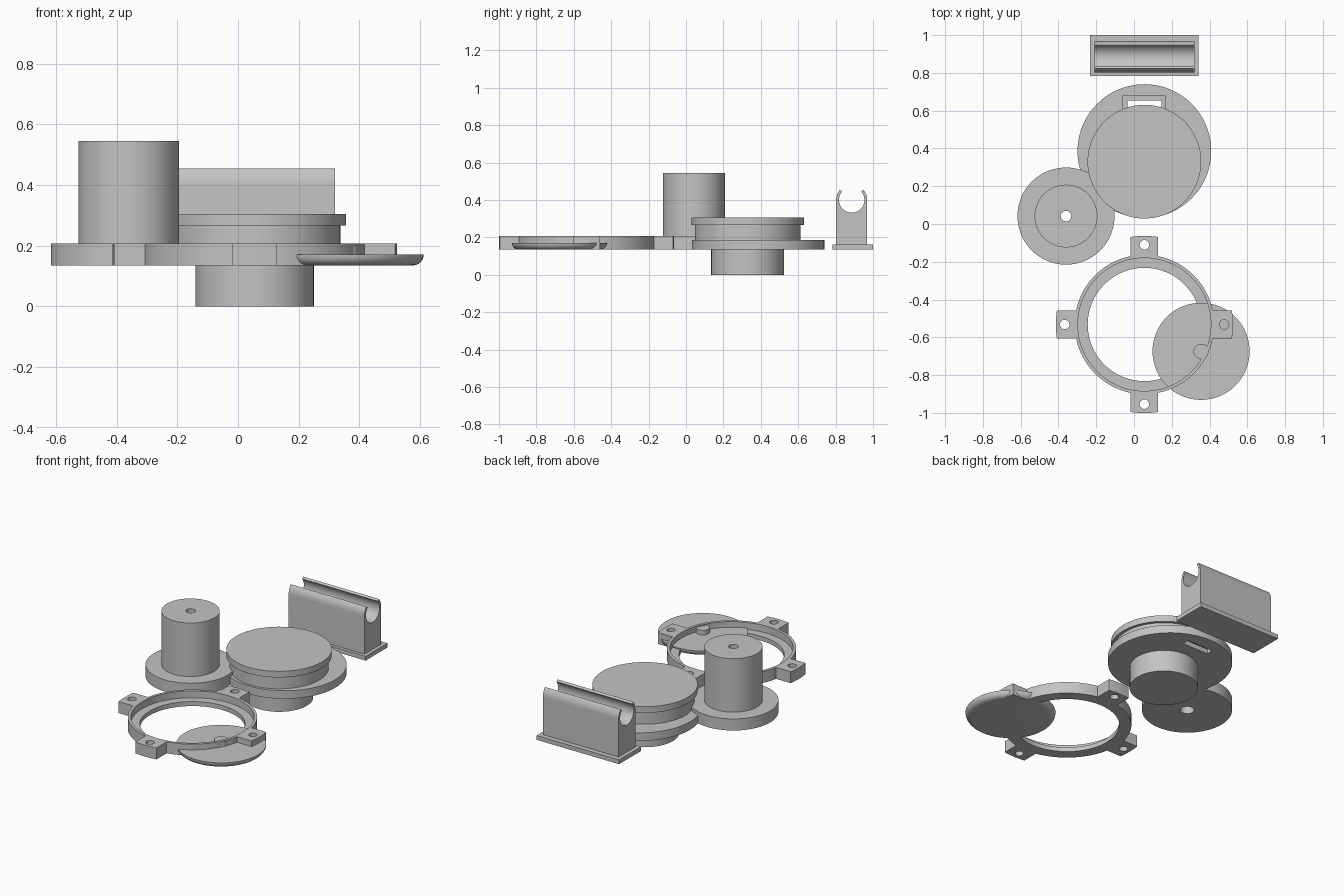
import bpy, bmesh, math
from math import sin, cos, pi, radians

if "Cube" in bpy.data.objects:
    bpy.data.objects.remove(bpy.data.objects["Cube"])

GREY = (0.55, 0.55, 0.55, 1)
mat = bpy.data.materials.new("plain grey")
mat.use_nodes = True
mat.diffuse_color = GREY
mat.node_tree.nodes["Principled BSDF"].inputs["Base Color"].default_value = GREY


def finish(name, bm, loc=(0, 0, 0)):
    bmesh.ops.recalc_face_normals(bm, faces=bm.faces)
    me = bpy.data.meshes.new(name)
    bm.to_mesh(me)
    bm.free()
    me.materials.append(mat)
    ob = bpy.data.objects.new(name, me)
    ob.location = loc
    bpy.context.collection.objects.link(ob)
    return ob


def lathe(name, profile, loc, closed=False, seg=96):
    """Spin (radius, height) points; a closed profile makes a ring."""
    bm = bmesh.new()
    vs = [bm.verts.new((r, 0, z)) for r, z in profile]
    es = [bm.edges.new(p) for p in zip(vs, vs[1:])]
    if closed:
        es.append(bm.edges.new((vs[-1], vs[0])))
    bmesh.ops.spin(bm, geom=vs + es, cent=(0, 0, 0), axis=(0, 0, 1),
                   angle=2 * pi, steps=seg, use_duplicate=False)
    bmesh.ops.remove_doubles(bm, verts=bm.verts, dist=1e-5)
    return finish(name, bm, loc)


def prism(name, points, vec, loc=(0, 0, 0)):
    bm = bmesh.new()
    face = bm.faces.new([bm.verts.new(p) for p in points])
    new = bmesh.ops.extrude_face_region(bm, geom=[face])["geom"]
    bmesh.ops.translate(bm, vec=vec, verts=[v for v in new if isinstance(v, bmesh.types.BMVert)])
    return finish(name, bm, loc)


def box(name, x0, x1, y0, y1, z0, z1):
    return prism(name, [(x0, y0, z0), (x1, y0, z0), (x1, y1, z0), (x0, y1, z0)], (0, 0, z1 - z0))


def boolean(target, other, op="DIFFERENCE"):
    m = target.modifiers.new(op.lower(), "BOOLEAN")
    m.object, m.operation, m.solver = other, op, "EXACT"
    other.hide_render = True
    bpy.context.view_layer.objects.active = target
    bpy.ops.object.modifier_apply(modifier=m.name)
    bpy.data.objects.remove(other)


FLOOR, CX = 0.135, 0.055

# Flanged knob with a stepped bore
lathe("knob", [(0.04, FLOOR), (0.257, FLOOR), (0.257, 0.208), (0.166, 0.208), (0.166, 0.545),
               (0.028, 0.545), (0.028, 0.35), (0.04, 0.35)], (-0.36, 0.042, 0), closed=True)

# Pulley: stem, neck and cap share one axis, the wide flange is offset
flange = lathe("pulley_flange", [(0, FLOOR), (0.354, FLOOR), (0.354, 0.186), (0, 0.186)],
               (CX, 0.386, 0))
boolean(flange, box("recess", CX - 0.115, CX + 0.113, 0.59, 0.677, 0.165, 0.25))
boolean(flange, box("slot", CX - 0.09, CX + 0.09, 0.61, 0.653, 0.1, 0.25))
lathe("pulley_stem", [(0, 0), (0.195, 0), (0.195, 0.14), (0, 0.14)], (CX, 0.33, 0))
lathe("pulley_cap", [(0, 0.17), (0.283, 0.17), (0.283, 0.266), (0.301, 0.266),
                     (0.301, 0.305), (0, 0.305)], (CX, 0.33, 0))

# Mounting ring with an inner shelf and four drilled ears
ring_loc = (CX, -0.532, 0)
lathe("mounting_ring", [(0.3, FLOOR), (0.369, FLOOR), (0.369, 0.207), (0.352, 0.207),
                        (0.352, 0.163), (0.3, 0.163)], ring_loc, closed=True)
half, reach = 0.073, 0.469
swing = math.asin(half / reach)
for i, side in enumerate(("left", "back", "right", "front")):
    outline = [(0.357, half, FLOOR), (0.357, -half, FLOOR)]
    outline += [(reach * cos(a), reach * sin(a), FLOOR)
                for a in (swing * (k / 4 - 1) for k in range(9))]
    ear = prism("ring_ear_" + side, outline, (0, 0, 0.072))
    boolean(ear, lathe("drill", [(0, 0), (0.025, 0), (0.025, 0.4), (0, 0.4)], (0.422, 0, 0), seg=32))
    ear.location = ring_loc
    ear.rotation_euler.z = i * pi / 2

# Thin lid with a rounded lower rim and a short centre peg
lid_loc = (0.355, -0.674, 0)
R, r = 0.257, 0.036
rim = [(R - r + r * sin(a), FLOOR + r - r * cos(a)) for a in (radians(11.25 * k) for k in range(9))]
lathe("lid", [(0, FLOOR)] + rim + [(0, FLOOR + r)], lid_loc)
lathe("lid_peg", [(0, 0.16), (0.04, 0.16), (0.04, 0.2), (0, 0.2)], lid_loc, seg=48)

# Tube clip: base plate and an open-topped channel
box("clip_base", -0.234, 0.341, 0.784, 1.0, FLOOR, 0.162)
outer, inner, cy, cz, tip = 0.083, 0.068, 0.886, 0.4, radians(41)
channel = [(-outer, 0.155), (outer, 0.155)]
channel += [(outer * cos(tip * k / 8), cz + outer * sin(tip * k / 8)) for k in range(9)]
sweep = pi + 2 * tip
channel += [(inner * cos(tip - sweep * k / 40), cz + inner * sin(tip - sweep * k / 40))
            for k in range(41)]
channel += [(-outer * cos(tip * k / 8), cz + outer * sin(tip * k / 8)) for k in range(8, -1, -1)]
prism("clip_channel", [(-0.209, cy + y, z) for y, z in channel], (0.528, 0, 0))

# Smooth the curved walls, keep the edges crisp
for ob in bpy.context.scene.objects:
    if ob.type == "MESH":
        bpy.ops.object.select_all(action="DESELECT")
        ob.select_set(True)
        bpy.context.view_layer.objects.active = ob
        bpy.ops.object.shade_smooth_by_angle(angle=radians(30))
